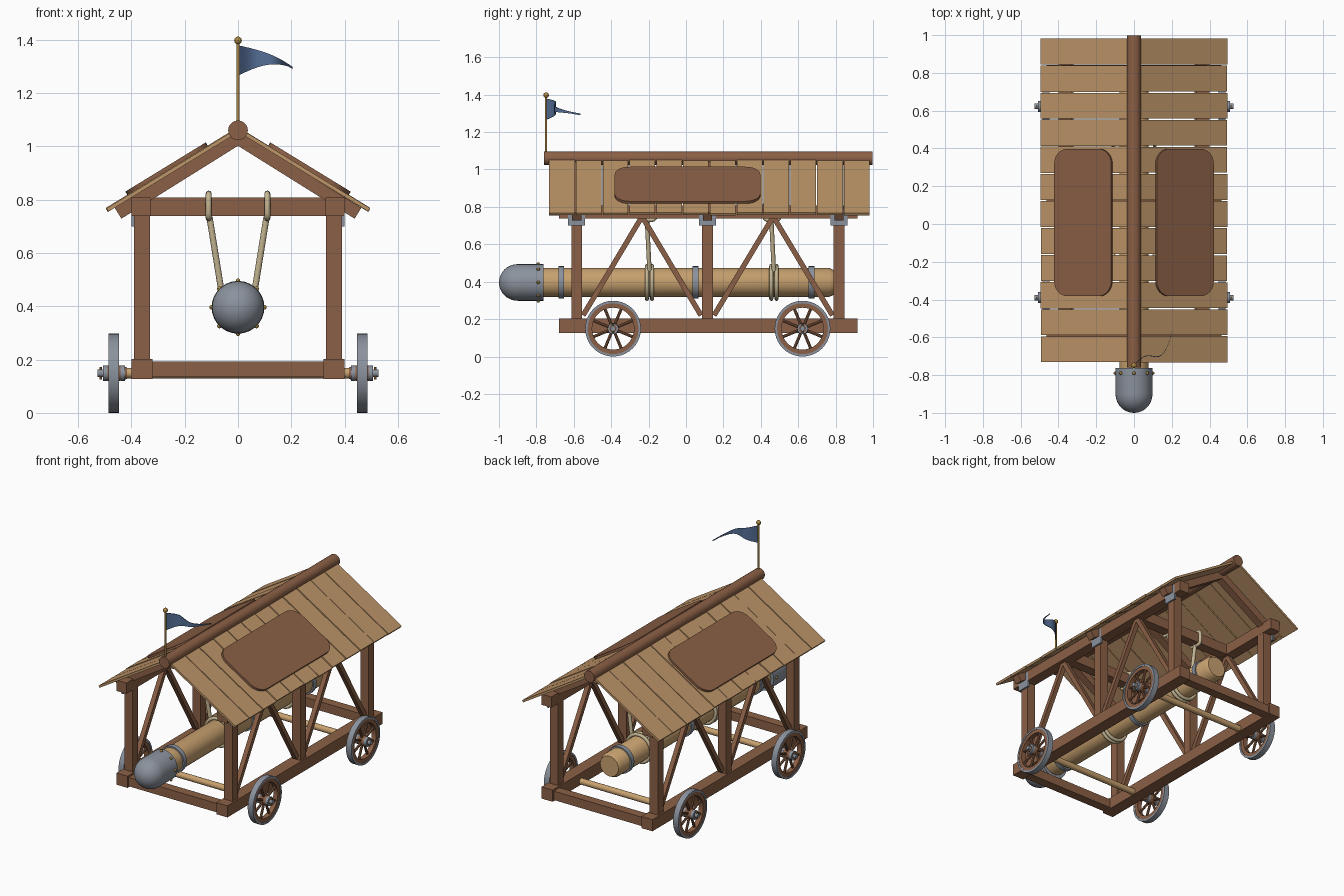
import bpy, bmesh, math, random
from mathutils import Vector, Matrix

if "Cube" in bpy.data.objects:
    bpy.data.objects.remove(bpy.data.objects["Cube"])

random.seed(4)


def mat(name, *c):
    m = bpy.data.materials.new(name)
    m.diffuse_color = (*c, 1)
    m.use_nodes = True
    m.node_tree.nodes["Principled BSDF"].inputs["Base Color"].default_value = m.diffuse_color
    return m


BROWN = mat("brown timber", .26, .117, .061)
PLANK = mat("plank wood", .515, .30, .14)
LOG = mat("log wood", .58, .36, .16)
IRON = mat("iron grey", .26, .29, .34)
BLUE = mat("flag blue", .09, .156, .305)
GOLD = mat("brass", .40, .24, .055)
ROPE = mat("rope", .56, .47, .29)


def finish(name, bm, m, smooth=True):
    bmesh.ops.remove_doubles(bm, verts=bm.verts, dist=1e-5)
    bmesh.ops.recalc_face_normals(bm, faces=bm.faces)
    for f in bm.faces:
        f.smooth = smooth
    for e in bm.edges:
        if len(e.link_faces) == 2 and e.calc_face_angle(0) > .6:
            e.smooth = False
    me = bpy.data.meshes.new(name)
    bm.to_mesh(me)
    bm.free()
    me.materials.append(m)
    ob = bpy.data.objects.new(name, me)
    bpy.context.collection.objects.link(ob)
    return ob


def box(name, c, s, m, rot=None):
    bm = bmesh.new()
    mx = Matrix.Translation(c) @ (rot or Matrix()) @ Matrix.Diagonal((*s, 1))
    bmesh.ops.create_cube(bm, size=1, matrix=mx)
    return finish(name, bm, m, False)


def beam(name, a, b, w, h, m):
    # square timber between two points, w measured along x (or y when it lies across)
    a, b = Vector(a), Vector(b)
    q = (b - a).to_track_quat('Z', 'Y').to_matrix().to_4x4()
    return box(name, (a + b) / 2, (w, h, (b - a).length), m, q)


def lathe(name, prof, loc, axis, m, n=24, closed=False):
    # prof: (distance along axis, radius)
    bm = bmesh.new()
    mx = Matrix.Translation(loc) @ Vector(axis).to_track_quat('Z', 'Y').to_matrix().to_4x4()
    rings = [[bm.verts.new(mx @ Vector((r * math.cos(2 * math.pi * i / n), r * math.sin(2 * math.pi * i / n), t)))
              for i in range(n)] for t, r in prof]
    pairs = list(zip(rings, rings[1:])) + ([(rings[-1], rings[0])] if closed else [])
    for p, q in pairs:
        for i in range(n):
            j = (i + 1) % n
            bm.faces.new((p[i], p[j], q[j], q[i]))
    if not closed:
        for ring, (t, r) in ((rings[0], prof[0]), (rings[-1], prof[-1])):
            if r > 1e-4:
                bm.faces.new(ring)
    return finish(name, bm, m)


def rod(name, a, b, r, m, n=12):
    d = Vector(b) - Vector(a)
    return lathe(name, [(0, r), (d.length, r)], a, d, m, n)


def ball(name, c, r, m):
    bm = bmesh.new()
    bmesh.ops.create_uvsphere(bm, u_segments=10, v_segments=6, radius=r, matrix=Matrix.Translation(c))
    return finish(name, bm, m)


def tube(name, pts, r, m, cyclic=True):
    cu = bpy.data.curves.new(name, 'CURVE')
    cu.dimensions = '3D'
    cu.bevel_depth, cu.bevel_resolution = r, 2
    cu.use_fill_caps = True
    sp = cu.splines.new('POLY')
    sp.points.add(len(pts) - 1)
    for p, c in zip(sp.points, pts):
        p.co = (*c, 1)
    sp.use_cyclic_u = cyclic
    cu.materials.append(m)
    ob = bpy.data.objects.new(name, cu)
    bpy.context.collection.objects.link(ob)


POSTS = (-.585, .115, .818)
TIES = (-.205, .46)
Y0, Y1 = -.68, .917
A = math.atan(.612)                      # roof pitch

# frame, mirrored left and right
for s in (-1, 1):
    box("sill", (s * .36, (Y0 + Y1) / 2, .165), (.08, Y1 - Y0, .076), BROWN)
    box("top_plate", (s * .364, (Y0 + Y1) / 2, .773), (.07, Y1 - Y0, .07), BROWN)
    for y in POSTS:
        box("post", (s * .36, y, .47), (.06, .057, .54), BROWN)
        box("post_bracket", (s * .394, y, .75), (.012, .09, .10), IRON)
        beam("rafter", (0, y, 1.03), (s * .45, y, 1.03 - .45 * .625), .05, .048, BROWN)
    for ya, yb in ((POSTS[0], POSTS[1]), (POSTS[1], POSTS[2])):
        mid = (ya + yb) / 2
        for y, d in ((ya, 1), (yb, -1)):
            beam("brace", (s * .36, y + d * .035, .22), (s * .36, mid - d * .005, .74), .03, .028, BROWN)

# cross timbers
for y in (-.64, .875):
    box("cross_sill", (0, y, .163), (.64, .06, .058), BROWN)
for y in TIES:
    box("tie_beam", (0, y, .773), (.67, .065, .068), BROWN)

# roof planks and hide covers
for s in (-1, 1):
    tilt = Matrix.Rotation(s * A, 4, 'Y')
    for i in range(12):
        u = .295 + random.uniform(-.002, .002)
        c = Vector((s * u * math.cos(A), -.735 + .1433 * (i + .5), 1.062 - u * math.sin(A) + random.uniform(-.002, .003)))
        box("roof_plank", c, (.56, .137 + random.uniform(-.002, .003), .014), PLANK, tilt)
    bm = bmesh.new()
    hu, hv, r = .177, .39, .08
    outline = []
    for k, (cu, cv) in enumerate(((1, 1), (-1, 1), (-1, -1), (1, -1))):
        for j in range(7):
            a = math.pi / 2 * (k + j / 6)
            outline.append((cu * (hu - r) + r * math.cos(a), cv * (hv - r) + r * math.sin(a)))
    f = bm.faces.new([bm.verts.new((u, v, 0)) for u, v in outline])
    ext = bmesh.ops.extrude_face_region(bm, geom=[f])['geom']
    bmesh.ops.translate(bm, verts=[v for v in ext if isinstance(v, bmesh.types.BMVert)], vec=(0, 0, .015))
    base = Vector((s * .264, .008, 1.062 - .264 * .612 + .009))
    bm.transform(Matrix.Translation(base) @ tilt)
    finish("roof_cover", bm, BROWN)
rod("ridge_pole", (0, -.76, 1.06), (0, .998, 1.06), .037, BROWN, 20)

# ram log with iron bands and domed head
ZL = .396
lathe("ram_log", [(0, .078), (1.545, .078), (1.57, .066)], (0, -.78, ZL), (0, 1, 0), LOG, 28)
for y in (-.666, .051, .671):
    lathe("ram_band", [(-.015, .07), (-.015, .087), (.015, .087), (.015, .07)], (0, y, ZL), (0, 1, 0), IRON, 28, True)
dome = [(.137 + .1 * math.sin(k * math.pi / 16), .098 * math.cos(k * math.pi / 16)) for k in range(9)]
lathe("ram_head", [(0, .098)] + dome, (0, -.763, ZL), (0, -1, 0), IRON, 32)
for k in range(8):
    a = k * math.pi / 4
    ball("head_rivet", (.099 * math.cos(a), -.79, ZL + .099 * math.sin(a)), .009, GOLD)

# rope slings
for y in TIES:
    yl = y + .01
    for d in (-.014, .014):
        tube("sling_wrap", [(.088 * math.cos(k * math.pi / 14), yl + d, ZL + .088 * math.sin(k * math.pi / 14))
                            for k in range(28)], .011, ROPE)
    for s in (-1, 1):
        loop = []
        for k in range(20):
            a = k * math.pi / 10
            c, n = math.cos(a), math.sin(a)
            loop.append((s * .11, y + .043 * math.copysign(abs(c) ** .5, c), .776 + .047 * math.copysign(abs(n) ** .5, n)))
        tube("sling_loop", loop, .011, ROPE)
        rod("sling_strand", (s * .107, y - .004, .735), (s * .062, yl, .455), .012, ROPE)

# axles and spoked wheels
for y in (-.39, .623):
    ZW = .149
    rod("axle", (-.5, y, ZW), (.5, y, ZW), .02, LOG, 14)
    for s in (-1, 1):
        ax, c = (s, 0, 0), (s * .466, y, ZW)
        lathe("wheel_tyre", [(-.019, .136), (-.019, .149), (.019, .149), (.019, .136)], c, ax, IRON, 40, True)
        lathe("wheel_rim", [(-.016, .112), (-.016, .137), (.016, .137), (.016, .112)], c, ax, BROWN, 40, True)
        lathe("wheel_hub", [(-.05, .022), (-.02, .03), (.02, .03), (.04, .024)], c, ax, BROWN, 18)
        for t in (-.034, .032):
            lathe("hub_band", [(t - .009, .02), (t - .009, .029), (t + .009, .029), (t + .009, .02)],
                  c, ax, IRON, 18, True)
        rod("axle_end", (s * .49, y, ZW), (s * .527, y, ZW), .014, IRON)
        rod("linch_pin", (s * .515, y, ZW - .024), (s * .515, y, ZW + .024), .005, GOLD, 8)
        for k in range(8):
            a = (k + .5) * math.pi / 4
            d = Vector((0, math.cos(a), math.sin(a)))
            rod("wheel_spoke", Vector(c) + d * .022, Vector(c) + d * .118, .008, BROWN, 8)

# flag pole and waving pennant
rod("flag_pole", (0, -.748, 1.06), (0, -.748, 1.395), .006, GOLD)
ball("flag_knob", (0, -.748, 1.397), .015, GOLD)
bm = bmesh.new()
N = 14
cols = []
for i in range(N + 1):
    t = i / N
    x = .004 + .2 * t
    y = -.745 + .085 * t + .022 * math.sin(t * 2 * math.pi) + .095 * t ** 6
    top = 1.378 - .045 * t - .035 * t ** 3
    bot = 1.267 + .05 * math.sin(t * math.pi / 1.45) - .014 * t
    bot = min(bot, top - .008)
    cols.append([bm.verts.new((x, y + o, z)) for o in (-.002, .002) for z in (bot, top)])
for p, q in zip(cols, cols[1:]):
    for a, b in ((0, 1), (1, 3), (3, 2), (2, 0)):
        bm.faces.new((p[a], p[b], q[b], q[a]))
for c in (cols[0], cols[-1]):
    bm.faces.new((c[0], c[1], c[3], c[2]))
finish("pennant", bm, BLUE)
